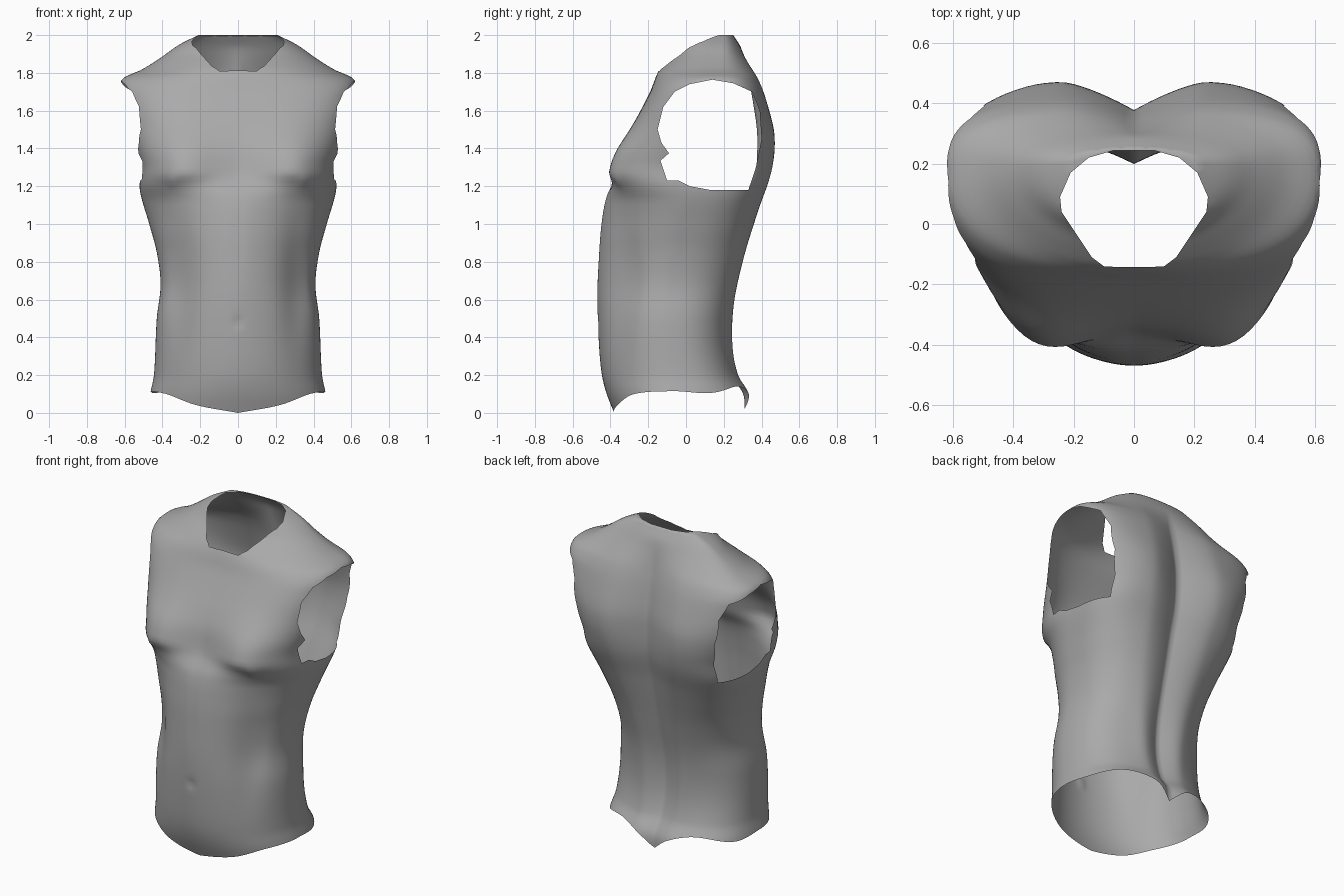
import bpy, bmesh, math
from mathutils import Vector

if "Cube" in bpy.data.objects:
    bpy.data.objects.remove(bpy.data.objects["Cube"])


def spline(*pts):
    """Smooth curve through (position, value) pairs."""
    def slope(i):
        a, b = pts[max(i - 1, 0)], pts[min(i + 1, len(pts) - 1)]
        return (b[1] - a[1]) / (b[0] - a[0])

    def f(x):
        x = min(max(x, pts[0][0]), pts[-1][0])
        i = 0
        while i < len(pts) - 2 and x > pts[i + 1][0]:
            i += 1
        (x0, y0), (x1, y1) = pts[i], pts[i + 1]
        h = x1 - x0
        t = (x - x0) / h
        return (y0 * (1 + 2 * t) * (1 - t) ** 2 + slope(i) * h * t * (1 - t) ** 2
                + y1 * t * t * (3 - 2 * t) + slope(i + 1) * h * t * t * (t - 1))
    return f


def bump(x, z, cx, cz, sx, lower, upper):
    """Rounded swelling with its own fall-off below and above."""
    sz = lower if z < cz else upper
    return math.exp(-((x - cx) / sx) ** 2 - ((z - cz) / sz) ** 2)


# Body profiles by height
half_width = spline((0, .475), (.1, .465), (.2, .445), (.5, .43), (.68, .41), (.85, .43),
                    (1, .47), (1.18, .52), (1.3, .52), (1.4, .55), (1.5, .58), (1.65, .61),
                    (1.765, .615), (1.82, .505), (1.88, .41), (1.95, .31), (2, .21))
front = spline((0, -.38), (.1, -.42), (.2, -.445), (.35, -.46), (.6, -.47), (.8, -.465),
               (1, -.45), (1.15, -.42), (1.25, -.365), (1.4, -.33), (1.5, -.29),
               (1.6, -.24), (1.7, -.19), (1.81, -.145), (1.85, -.11), (1.9, -.06),
               (1.96, -.03), (2, .02))
back = spline((0, .34), (.1, .335), (.2, .275), (.36, .24), (.55, .25), (.79, .31),
              (1.08, .395), (1.27, .455), (1.45, .467), (1.58, .447), (1.76, .39),
              (1.9, .31), (2, .25))
side_line = spline((0, -.05), (.5, -.1), (1, -.02), (1.3, .08), (1.76, .16), (2, .2))
front_square = spline((0, 2.1), (.5, 1.9), (.9, 1.85), (1.12, 2), (1.25, 2.8), (1.5, 2.8),
                      (1.68, 2.9), (1.8, 2.1), (1.87, 2), (2, 2))
back_square = spline((0, 2.5), (.8, 2.6), (1.3, 3.5), (1.68, 3.6), (1.8, 2.7), (2, 2.2))
groove = spline((0, .03), (.4, .04), (.9, .06), (1.4, .09), (1.75, .06), (1.93, 0), (2, 0))
hem = spline((0, 0), (.15, .04), (.3, .1), (.5, .115), (.65, .105), (.82, .14), (.93, .1), (1, .02))


def front_relief(x, z):
    r = .082 * bump(x, z, .32, 1.28, .18, .07, .2)       # chest muscle
    r += .012 * bump(x, z, .35, 1.225, .03, .025, .03)   # nipple
    r -= .012 * bump(x, z, 0, .475, .02, .02, .03)       # navel
    r -= .03 * bump(x, z, .31, .68, .07, .3, .3)         # edge of the belly muscle
    r -= .004 * bump(x, z, 0, .9, .03, .2, .4)           # centre line
    return r


def back_relief(x, z):
    width = min(.24, .1 + .11 * z)
    r = -groove(z) * max(0, 1 - x / width) ** 1.5        # spine
    r += .014 * bump(x, z, .12, .42, .08, .25, .3)       # lower back muscle
    r += .01 * bump(x, z, .3, 1.42, .12, .15, .15)       # shoulder blade
    return r


def surface_point(angle, level):
    part = abs(angle) / math.pi
    z = level + hem(part) * max(0, 1 - level / .4)
    s, c = abs(math.sin(angle)), math.cos(angle)
    n = front_square(z) if c > 0 else back_square(z)
    r = (s ** n + abs(c) ** n) ** (-1 / n)
    x = half_width(z) * s * r
    mid = side_line(z)
    fade = min(1, 2 * abs(c))
    if c > 0:
        y = mid - (mid - front(z)) * c * r - fade * front_relief(x, z)
    else:
        y = mid - (back(z) - mid) * c * r + fade * back_relief(x, z)
    return Vector((math.copysign(x, angle), y, z))


# Lofted skin
bm = bmesh.new()
COLS = 128
levels = [i * .025 for i in range(68)] + [1.7 + i * .0125 for i in range(25)]
rings = []
for level in levels:
    rings.append([bm.verts.new(surface_point(math.pi * (2 * j / COLS - 1), level))
                  for j in range(COLS)])
for low, high in zip(rings, rings[1:]):
    for j in range(COLS):
        k = (j + 1) % COLS
        bm.faces.new((low[j], low[k], high[k], high[j]))
bm.faces.new(rings[-1])


def inside(p, poly):
    hit = False
    for (ax, ay), (bx, by) in zip(poly, poly[1:] + poly[:1]):
        if (ay > p[1]) != (by > p[1]) and p[0] < ax + (p[1] - ay) * (bx - ax) / (by - ay):
            hit = not hit
    return hit


def cut_opening(poly, axes, region):
    """Cut a prism-shaped hole whose outline lies in the two given axes."""
    a, b = axes
    for p, q in zip(poly, poly[1:] + poly[:1]):
        co, no = Vector(), Vector()
        co[a], co[b] = p
        no[a], no[b] = q[1] - p[1], p[0] - q[0]
        lo = [min(p[i], q[i]) - .04 for i in (0, 1)]
        hi = [max(p[i], q[i]) + .04 for i in (0, 1)]
        geom = set()
        for f in bm.faces:
            m = f.calc_center_median()
            near = lo[0] < m[a] < hi[0] and lo[1] < m[b] < hi[1]
            if region(m) and (near or len(f.verts) > 20):
                geom.update([f], f.edges, f.verts)
        bmesh.ops.bisect_plane(bm, geom=list(geom), dist=1e-5, plane_co=co, plane_no=no)
    gone = []
    for f in bm.faces:
        m = f.calc_center_median()
        if region(m) and inside((m[a], m[b]), poly):
            gone.append(f)
    bmesh.ops.delete(bm, geom=gone, context='FACES')


# Arm openings, both sides at once
arm_outline = [(.33, 1.18), (.37, 1.3), (.4, 1.45), (.39, 1.6), (.35, 1.7), (.25, 1.745),
               (.14, 1.764), (.02, 1.74), (-.06, 1.7), (-.12, 1.62), (-.15, 1.5),
               (-.13, 1.43), (-.09, 1.375), (-.135, 1.335), (-.1, 1.23), (-.04, 1.23),
               (.02, 1.2), (.13, 1.18)]
cut_opening(arm_outline, (1, 2), lambda m: abs(m.x) > .25 and m.z > 1.1)

# Neck opening
half_neck = [(.05, -.143), (.1, -.14), (.14, -.11), (.2, -.02), (.24, .04), (.245, .09),
             (.21, .17), (.15, .22), (.07, .243)]
neck_outline = half_neck + [(-x, y) for x, y in reversed(half_neck)]
cut_opening(neck_outline, (0, 1), lambda m: m.z > 1.75)

bmesh.ops.recalc_face_normals(bm, faces=bm.faces)
mesh = bpy.data.meshes.new("torso")
bm.to_mesh(mesh)
bm.free()
torso = bpy.data.objects.new("torso", mesh)
bpy.context.collection.objects.link(torso)

# Plain grey
grey = bpy.data.materials.new("plain grey")
grey.use_nodes = True
colour = (.4, .4, .4, 1)
grey.diffuse_color = colour
grey.node_tree.nodes["Principled BSDF"].inputs["Base Color"].default_value = colour
mesh.materials.append(grey)

bpy.context.view_layer.objects.active = torso
torso.select_set(True)
bpy.ops.object.shade_smooth_by_angle(angle=math.radians(60))
